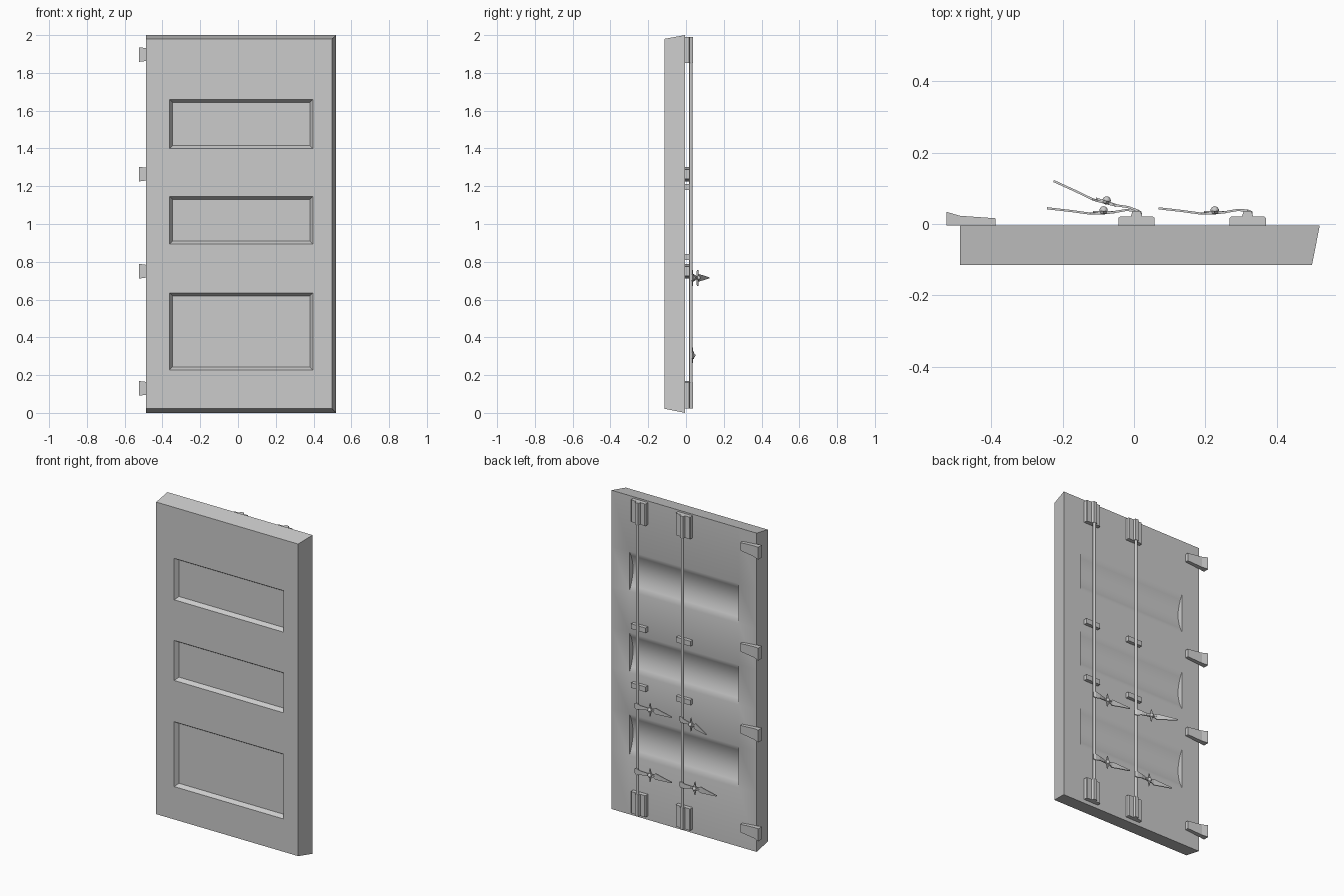
import bpy, bmesh, math
from mathutils import Vector, Matrix

cube = bpy.data.objects.get("Cube")
if cube:
    bpy.data.objects.remove(cube)

grey = bpy.data.materials.new("plain grey")
grey.use_nodes = True
GREY = (0.6, 0.6, 0.6, 1)
grey.diffuse_color = GREY
grey.node_tree.nodes["Principled BSDF"].inputs["Base Color"].default_value = GREY

BACK, FRONT = -0.004, -0.115
ROD_Y, ROD_R = 0.026, 0.009


def finish(name, bm, smooth=None):
    bmesh.ops.recalc_face_normals(bm, faces=bm.faces[:])
    mesh = bpy.data.meshes.new(name)
    bm.to_mesh(mesh)
    bm.free()
    mesh.materials.append(grey)
    ob = bpy.data.objects.new(name, mesh)
    bpy.context.collection.objects.link(ob)
    if smooth:
        bpy.ops.object.select_all(action="DESELECT")
        bpy.context.view_layer.objects.active = ob
        ob.select_set(True)
        bpy.ops.object.shade_smooth_by_angle(angle=math.radians(smooth))
    return ob


def loft(bm, rings):
    """Skin matching rings of points and cap both ends."""
    rows = [[bm.verts.new(p) for p in ring] for ring in rings]
    n = len(rows[0])
    for a, b in zip(rows, rows[1:]):
        for i in range(n):
            j = (i + 1) % n
            bm.faces.new((a[i], a[j], b[j], b[i]))
    bm.faces.new(rows[0])
    bm.faces.new(rows[-1])


def prism(name, outline, z0, z1, smooth=None):
    """Extrude an xy outline upwards."""
    bm = bmesh.new()
    loft(bm, [[(x, y, z) for x, y in outline] for z in (z0, z1)])
    return finish(name, bm, smooth)


def circle(x, y, r, n):
    return [(x + r * math.cos(math.tau * i / n), y + r * math.sin(math.tau * i / n)) for i in range(n)]


# Door slab: matching front and back grids, joined around the rim
def build_slab():
    bm = bmesh.new()
    back_x, front_x = (-0.487, -0.362, 0.396, 0.52), (-0.487, -0.362, 0.396, 0.498)
    back_z = (0, 0.37, 0.63, 0.89, 1.14, 1.40, 1.65, 2)
    front_z = (0.022, 0.228, 0.635, 0.894, 1.145, 1.40, 1.66, 1.98)
    back = [[bm.verts.new((x, BACK, z)) for z in back_z] for x in back_x]
    front = [[bm.verts.new((x, FRONT, z)) for z in front_z] for x in front_x]
    panels = []
    for i in range(3):
        for j in range(7):
            is_panel = i == 1 and j in (1, 3, 5)
            for grid in (front, back):
                quad = (grid[i][j], grid[i + 1][j], grid[i + 1][j + 1], grid[i][j + 1])
                if not is_panel:
                    bm.faces.new(quad)
                elif grid is front:
                    panels.append(bm.faces.new(quad))
                else:
                    # Shallow curved hollow in the back
                    sides = []
                    for lo, hi in ((quad[0], quad[3]), (quad[1], quad[2])):
                        arc = [lo]
                        for k in range(1, 8):
                            t = k / 8
                            p = lo.co.lerp(hi.co, t)
                            p.y -= 0.036 * 4 * t * (1 - t)
                            arc.append(bm.verts.new(p))
                        sides.append(arc + [hi])
                    for k in range(8):
                        bm.faces.new((sides[0][k], sides[1][k], sides[1][k + 1], sides[0][k + 1]))
                    for arc in sides:
                        bm.faces.new(arc)
    for i in range(3):
        for j in (0, 7):
            bm.faces.new((front[i][j], front[i + 1][j], back[i + 1][j], back[i][j]))
    for j in range(7):
        for i in (0, 3):
            bm.faces.new((front[i][j], front[i][j + 1], back[i][j + 1], back[i][j]))
    bmesh.ops.recalc_face_normals(bm, faces=bm.faces[:])
    # Sunken front panels with sloping borders
    bmesh.ops.inset_individual(bm, faces=panels, thickness=0.022, depth=-0.025)
    finish("door_slab", bm, 38)


build_slab()

# Hinges, tapering towards the door
for n, z in enumerate((0.13, 0.75, 1.264, 1.897), 1):
    bm = bmesh.new()
    sections = ((-0.525, 0.034, 0.039), (-0.487, 0.023, 0.034), (-0.388, 0.016, 0.025))
    loft(bm, [[(x, BACK, z - h), (x, y, z - h), (x, y, z + h), (x, BACK, z + h)] for x, y, h in sections])
    finish(f"hinge_{n}", bm)


# Locking handle: a bent, tapered blade with a star-shaped catch
def build_handle(name, rod_x, z, swing):
    place = Matrix.Translation((rod_x, ROD_Y, z)) @ Matrix.Rotation(-swing, 4, "Z")
    stations = ((0.014, 0.006, 0.014), (0, 0.012, 0.02), (-0.03, 0.013, 0.013), (-0.07, 0.006, 0.008),
                (-0.115, 0.003, 0.01), (-0.13, 0.003, 0.019), (-0.18, 0.01, 0.012), (-0.25, 0.018, 0.003))
    bm = bmesh.new()
    t = 0.003
    loft(bm, [[(x, y - t, -h), (x, y + t, -h), (x, y + t, h), (x, y - t, h)] for x, y, h in stations])
    bm.transform(place)
    finish(name, bm)
    bm = bmesh.new()
    star = []
    for k in range(8):
        r = (0.03, 0.012, 0.042, 0.012)[k % 4]
        a = math.tau * k / 8
        star.append((-0.092 + r * math.cos(a), r * math.sin(a)))
    loft(bm, [[(x, y, q) for x, q in star] for y in (0.003, 0.011)])
    bmesh.ops.create_uvsphere(bm, u_segments=10, v_segments=6, radius=0.012,
                              matrix=Matrix.Translation((-0.092, 0.012, 0)))
    bm.transform(place)
    finish(name + "_catch", bm, 40)


# Two lock rods with end brackets, guides and handles
for side, x, swing in (("right", 0.007, math.radians(18)), ("left", 0.318, 0)):
    prism(f"{side}_lock_rod", circle(x, ROD_Y, ROD_R, 12), 0.04, 1.97, 40)
    for end, z0, z1 in (("bottom", 0.024, 0.16), ("top", 1.852, 1.99)):
        base = [(x - 0.051, BACK), (x - 0.051, 0.016), (x - 0.046, 0.021), (x - 0.016, 0.021),
                (x - 0.011, 0.036), (x + 0.011, 0.036), (x + 0.016, 0.021), (x + 0.046, 0.021),
                (x + 0.051, 0.016), (x + 0.051, BACK)]
        prism(f"{side}_{end}_bracket", base, z0, z1)
    for n, z in enumerate((0.825, 1.195), 1):
        guide = [(x - 0.05, BACK), (x - 0.05, 0.018), (x + 0.05, 0.018), (x + 0.05, BACK)]
        prism(f"{side}_rod_guide_{n}", guide, z - 0.016, z + 0.016)
    build_handle(f"{side}_upper_handle", x, 0.715, swing)
    build_handle(f"{side}_lower_handle", x, 0.305, 0)
